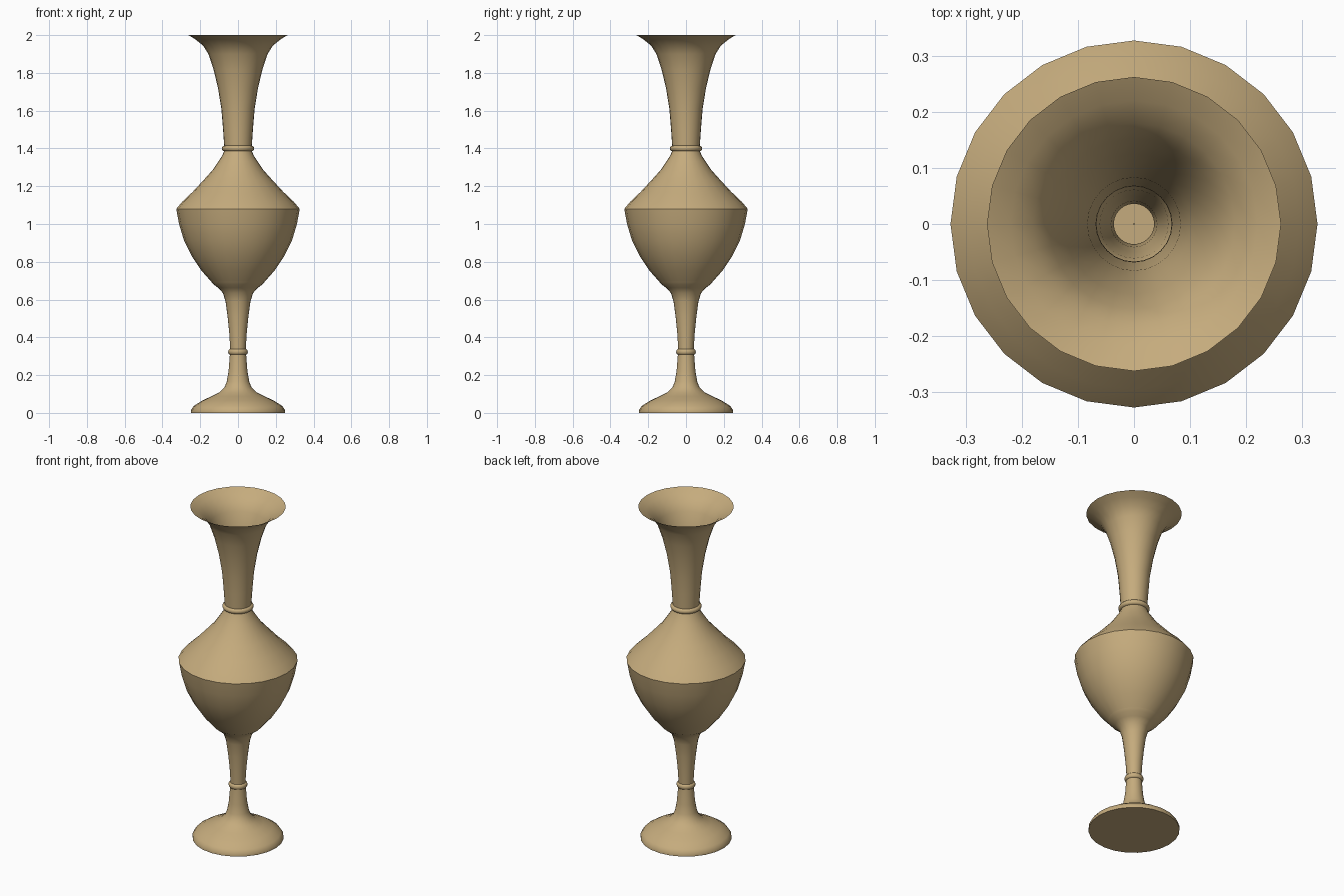
import bpy, bmesh, math

if "Cube" in bpy.data.objects:
    bpy.data.objects.remove(bpy.data.objects["Cube"])

SIDES = 24

brass = bpy.data.materials.new("antique brass")
brass.diffuse_color = (0.56, 0.41, 0.205, 1)
brass.use_nodes = True
brass.node_tree.nodes["Principled BSDF"].inputs["Base Color"].default_value = brass.diffuse_color


def lathe(name, profile, cap_bottom=False, angle=40):
    """Spin (radius, height) points around z; upward profiles face outward."""
    bm = bmesh.new()
    rings = []
    for r, z in profile:
        rings.append([bm.verts.new((r * math.cos(2 * math.pi * k / SIDES),
                                    r * math.sin(2 * math.pi * k / SIDES), z))
                      for k in range(SIDES)])
    for a, b in zip(rings, rings[1:]):
        for k in range(SIDES):
            n = (k + 1) % SIDES
            bm.faces.new((a[k], a[n], b[n], b[k]))
    if cap_bottom:
        bm.faces.new(list(reversed(rings[0])))
    mesh = bpy.data.meshes.new(name)
    bm.to_mesh(mesh)
    bm.free()
    mesh.materials.append(brass)
    obj = bpy.data.objects.new(name, mesh)
    bpy.context.collection.objects.link(obj)
    bpy.ops.object.select_all(action='DESELECT')
    obj.select_set(True)
    bpy.context.view_layer.objects.active = obj
    bpy.ops.object.shade_smooth_by_angle(angle=math.radians(angle))
    return obj


def collar(name, inner, outer, z, half):
    """Small rounded ring around the stem or neck."""
    pts = [(inner + (outer - inner) * math.sin(math.pi * i / 6),
            z - half * math.cos(math.pi * i / 6)) for i in range(7)]
    return lathe(name, pts, angle=80)


# Outer silhouette of each part
foot = [(0.25, 0.0), (0.25, 0.014), (0.235, 0.036), (0.19, 0.065),
        (0.14, 0.088), (0.10, 0.108), (0.072, 0.135), (0.06, 0.165),
        (0.05, 0.22), (0.043, 0.31)]
stem = [(0.041, 0.335), (0.046, 0.42), (0.055, 0.51), (0.066, 0.59),
        (0.080, 0.635), (0.105, 0.662), (0.130, 0.68), (0.142, 0.695)]
bowl = [(0.142, 0.695), (0.195, 0.755), (0.245, 0.83), (0.285, 0.91),
        (0.312, 1.0), (0.327, 1.08), (0.295, 1.118), (0.24, 1.17),
        (0.18, 1.235), (0.135, 1.285), (0.105, 1.33), (0.085, 1.36),
        (0.072, 1.388)]
neck = [(0.073, 1.412), (0.079, 1.50), (0.088, 1.61), (0.106, 1.72),
        (0.130, 1.82), (0.157, 1.90), (0.185, 1.945), (0.225, 1.977),
        (0.262, 2.0)]

lathe("foot", foot, cap_bottom=True)
collar("stem_ring", 0.042, 0.052, 0.323, 0.015)
lathe("stem", stem)
lathe("bowl", bowl)
collar("neck_ring", 0.072, 0.086, 1.40, 0.015)
lathe("neck", neck)

# Thin inner wall, following the outside down to the hollow foot
WALL = 0.005
inside = [(r - WALL, z) for r, z in foot[5:] + stem + bowl[1:] + neck[:-1]]
inside = [neck[-1]] + inside[::-1]
lathe("inner_wall", inside)

# Floor seen down through the hollow stem
floor = lathe("inner_floor", [(0.10, 0.1), (0.001, 0.1)])
